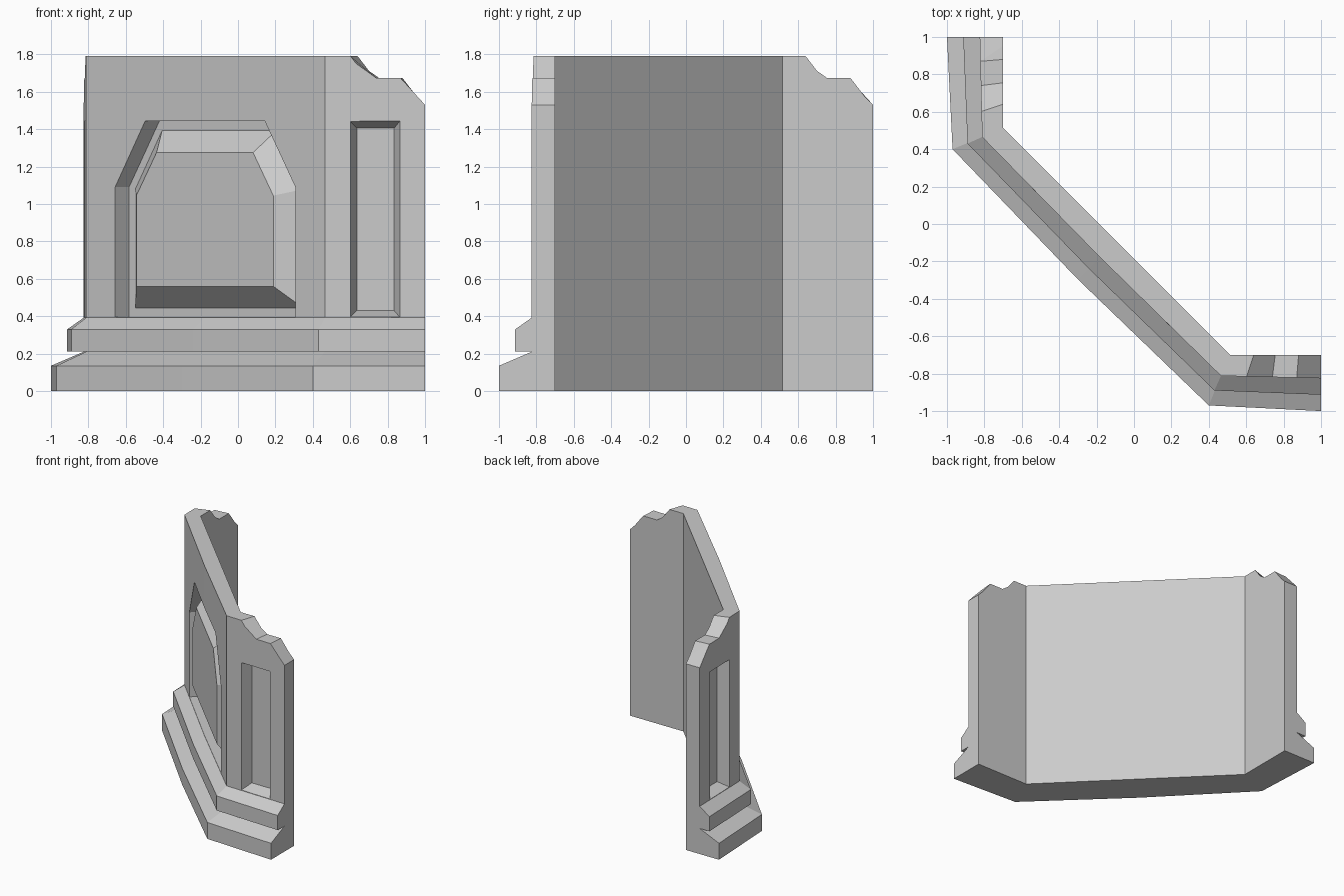
import bpy, bmesh

if "Cube" in bpy.data.objects:
    bpy.data.objects.remove(bpy.data.objects["Cube"])

C = -0.1725          # centre of the diagonal wall face (x = y = C)


def loft(name, rings, wrap=True):
    """Closed solid skinned through a list of equal-length rings."""
    bm = bmesh.new()
    vs = [[bm.verts.new(p) for p in r] for r in rings]
    n = len(rings[0])
    for a, b in zip(vs, vs[1:]):
        for i in range(n):
            j = (i + 1) % n
            bm.faces.new((a[i], a[j], b[j], b[i]))
    bm.faces.new(vs[0])
    bm.faces.new(vs[-1])
    bmesh.ops.recalc_face_normals(bm, faces=bm.faces)
    me = bpy.data.meshes.new(name)
    bm.to_mesh(me)
    bm.free()
    ob = bpy.data.objects.new(name, me)
    bpy.context.collection.objects.link(ob)
    return ob


def swap(p):
    """Mirror a point across the x = y plane."""
    return (p[1], p[0], p[2])


def cut(target, name, rings):
    cutter = loft(name, rings)
    cutter.hide_render = True
    m = target.modifiers.new(name, 'BOOLEAN')
    m.operation = 'DIFFERENCE'
    m.solver = 'EXACT'
    m.object = cutter
    bpy.context.view_layer.objects.active = target
    bpy.ops.object.modifier_apply(modifier=name)
    bpy.data.objects.remove(cutter)


# Plan of each tier: right end, right corner, middle of the diagonal
plinth = [(1, -1), (0.40, -0.97), (-0.298, -0.298)]
ledge = [(1, -0.913), (0.43, -0.89), (-0.240, -0.240)]
wall = [(1, -0.825), (0.465, -0.812), (-0.180, -0.180)]
back = [(1, -0.70), (0.515, -0.70), (-0.0925, -0.0925)]

# Cross-section: which plan line, at which height
section = [(back, 0), (plinth, 0), (plinth, 0.135), (wall, 0.21), (ledge, 0.21),
           (ledge, 0.33), (wall, 0.392), (wall, 1.79), (back, 1.79)]
rings = [[(*line[i], z) for line, z in section] for i in range(3)]
rings += [[swap(p) for p in rings[i]] for i in (1, 0)]
body = loft("stepped_wall", rings)


# Stepped broken top at both wall ends
def notch(y, a, b, c):
    prof = [(a - 0.11, 1.9), (a, 1.79), (b, 1.673), (c, 1.673), (1, 1.53), (1.1, 1.41), (1.1, 1.9)]
    return [(x, y, z) for x, z in prof]


notch_rings = [notch(-0.94, 0.56, 0.725, 0.86), notch(-0.58, 0.68, 0.77, 0.89)]


# Tall bevelled niche in both short walls
def rect(y, x0, x1, z0, z1):
    return [(x0, y, z0), (x1, y, z0), (x1, y, z1), (x0, y, z1)]


niche_rings = [rect(-0.88, 0.60, 0.865, 0.395, 1.443),
               rect(-0.818, 0.60, 0.865, 0.395, 1.443),
               rect(-0.728, 0.635, 0.835, 0.43, 1.405)]

for name, r in (("notch_cutter", notch_rings), ("niche_cutter", niche_rings)):
    cut(body, name, r)
    cut(body, name, [[swap(p) for p in ring] for ring in r])


# Arched outline lying on the diagonal wall, k = inward shift along x and y
def arch(k, hw, top_hw, z0, shoulder, z1):
    prof = [(-hw, z0), (hw, z0), (hw, shoulder), (top_hw, z1), (-top_hw, z1), (-hw, shoulder)]
    return [(C + k + u, C + k - u, z) for u, z in prof]


# Recess in the diagonal wall
cut(body, "recess_cutter", [arch(-0.05, 0.482, 0.32, 0.395, 1.09, 1.443),
                            arch(0.072, 0.482, 0.32, 0.395, 1.09, 1.443)])

# Raised bevelled panel inside the recess
loft("raised_panel", [arch(0.075, 0.452, 0.307, 0.44, 1.08, 1.397),
                      arch(-0.005, 0.366, 0.258, 0.56, 1.045, 1.275)])
